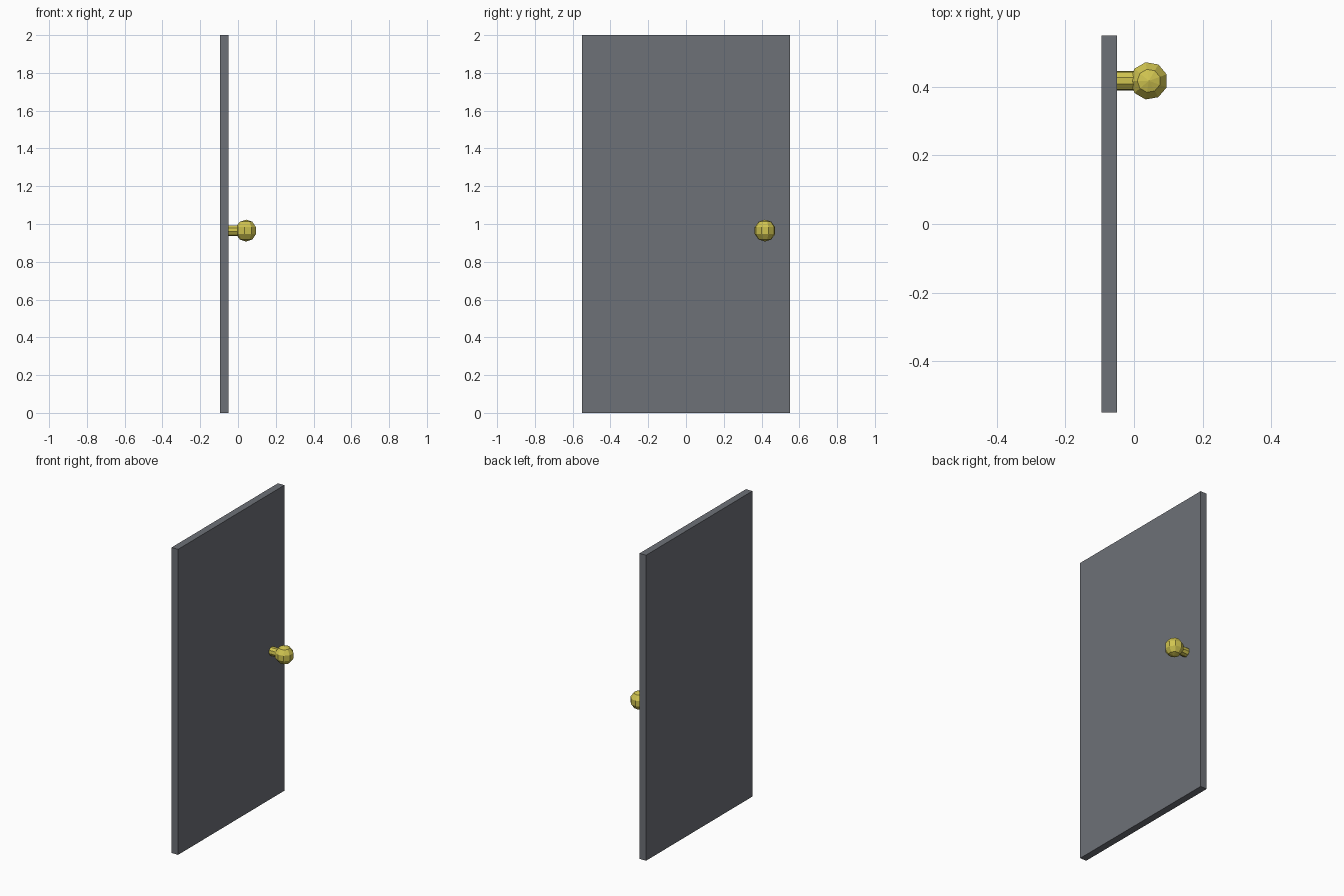
import bpy
import math

if "Cube" in bpy.data.objects:
    bpy.data.objects.remove(bpy.data.objects["Cube"])


def material(name, colour):
    m = bpy.data.materials.new(name)
    m.diffuse_color = (*colour, 1.0)
    m.use_nodes = True
    m.node_tree.nodes["Principled BSDF"].inputs["Base Color"].default_value = m.diffuse_color
    return m


def finish(name, mat):
    ob = bpy.context.object
    ob.name = name
    ob.data.materials.append(mat)
    return ob


grey = material("slate grey", (0.155, 0.164, 0.186))
brass = material("brass yellow", (0.63, 0.55, 0.08))

KNOB_Y, KNOB_Z = 0.418, 0.965
DOOR_LEFT, DOOR_RIGHT = -0.0955, -0.049

# Door slab
bpy.ops.mesh.primitive_cube_add(size=1, location=((DOOR_LEFT + DOOR_RIGHT) / 2, 0, 1))
door = finish("door_panel", grey)
door.scale = (DOOR_RIGHT - DOOR_LEFT, 1.1, 2)

# Nine-sided stem along x, with one edge pointing straight down
stem_start, stem_end = DOOR_RIGHT - 0.005, 0.01
bpy.ops.mesh.primitive_cylinder_add(
    vertices=9, radius=0.029, depth=stem_end - stem_start,
    location=((stem_start + stem_end) / 2, KNOB_Y, KNOB_Z))
stem = finish("knob_stem", brass)
for v in stem.data.vertices:
    x, y, z = v.co
    v.co = (z, x, -y)
stem.data.flip_normals()

# Faceted round knob, one corner turned towards the door
bpy.ops.mesh.primitive_uv_sphere_add(
    segments=9, ring_count=5, radius=0.058, location=(0.0435, KNOB_Y, KNOB_Z))
knob = finish("door_knob", brass)
first = max(knob.data.vertices, key=lambda v: math.hypot(v.co.x, v.co.y))
knob.rotation_euler.z = math.pi - math.atan2(first.co.y, first.co.x)
